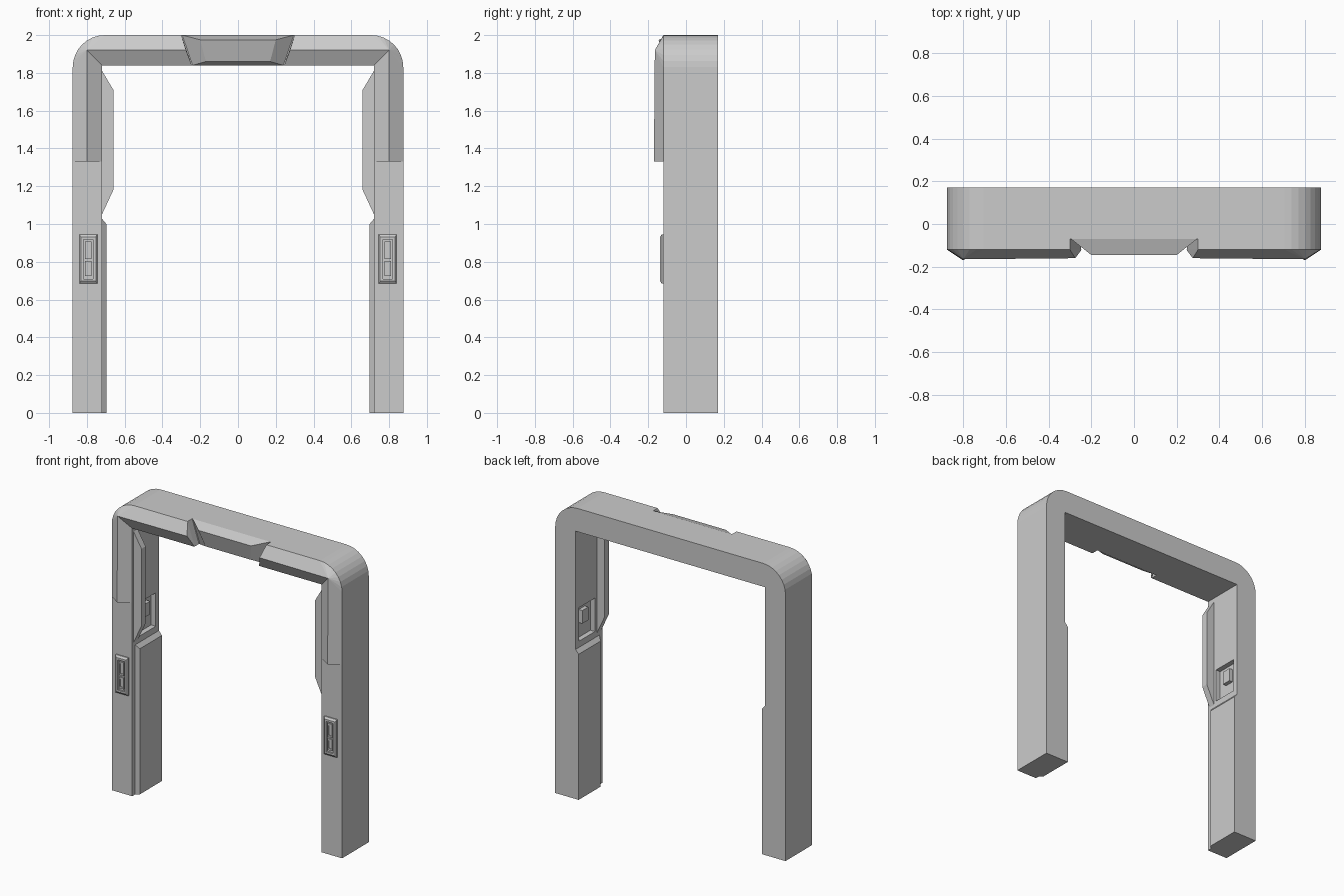
import bpy, bmesh
from math import sin, cos, pi

if "Cube" in bpy.data.objects:
    bpy.data.objects.remove(bpy.data.objects["Cube"])


def make(name, verts, faces, mirror=False):
    """Mesh object from points, optionally mirrored across x = 0."""
    me = bpy.data.meshes.new(name)
    me.from_pydata(verts, [], faces)
    bm = bmesh.new()
    bm.from_mesh(me)
    bmesh.ops.recalc_face_normals(bm, faces=bm.faces)
    bm.to_mesh(me)
    bm.free()
    ob = bpy.data.objects.new(name, me)
    bpy.context.collection.objects.link(ob)
    if mirror:
        m = ob.modifiers.new("mirror", 'MIRROR')
        m.use_clip = False
        m.use_mirror_merge = False
    return ob


def loft(name, rings, mirror=False):
    """Closed solid through equal-length rings of points."""
    n = len(rings[0])
    verts = [p for r in rings for p in r]
    faces = [list(range(n)), list(range((len(rings) - 1) * n, len(rings) * n))]
    for k in range(len(rings) - 1):
        for i in range(n):
            j = (i + 1) % n
            faces.append([k * n + i, k * n + j, (k + 1) * n + j, (k + 1) * n + i])
    return make(name, verts, faces, mirror)


def prism(name, pts, y0, y1, mirror=False):
    return loft(name, [[(x, y, z) for x, z in pts] for y in (y0, y1)], mirror)


def rect(x0, x1, z0, z1):
    return [(x0, z0), (x1, z0), (x1, z1), (x0, z1)]


def cut(target, cutter):
    cutter.hide_render = True
    m = target.modifiers.new("cut", 'BOOLEAN')
    m.operation = 'DIFFERENCE'
    m.solver = 'EXACT'
    m.object = cutter
    bpy.context.view_layer.objects.active = target
    bpy.ops.object.modifier_apply(modifier=m.name)
    bpy.data.objects.remove(cutter)


FRONT, BACK = -0.12, 0.17
R = 0.17
arc = [(0.875 - R + R * cos(a), 2 - R + R * sin(a)) for a in [i * pi / 16 for i in range(9)]]

# main arch: one half profile, mirrored into a full outline
half = [(0.72, 1.84), (0.72, 0), (0.875, 0)] + arc
frame = prism("door_frame", half + [(-x, z) for x, z in reversed(half)], FRONT, BACK)

# notch in the beam for the centre block
cut(frame, prism("notch_cutter", [(-0.241, 1.82), (0.241, 1.82), (0.306, 2.02), (-0.306, 2.02)], -0.3, -0.07))

# recessed windows on the inner leg faces
for s in (-1, 1):
    cut(frame, prism("window_cutter", rect(*sorted((s * 0.70, s * 0.755)), 1.07, 1.30), -0.04, 0.135))
prism("window_latch", rect(0.728, 0.76, 1.17, 1.26), 0.02, 0.085, True)

# ridged trim round the front of the upper corners
outer = [(0.875, FRONT, 1.33)] + [(x, FRONT, z) for x, z in arc] + [(0.30, FRONT, 2.0)]
ridge = [(0.80, -0.17, 1.33), (0.80, -0.165, 1.92), (0.275, -0.16, 1.92)]
inner = [(0.72, FRONT, 1.33), (0.72, FRONT, 1.84), (0.245, FRONT, 1.84)]
n = len(outer)
faces = [[0, 1, n + 1, n], [n - 2, n - 1, n + 2, n + 1]]
faces += [[i, i + 1, n + 1] for i in range(1, n - 2)]
faces += [[n, n + 1, n + 4, n + 3], [n + 1, n + 2, n + 5, n + 4]]
faces += [[0, n, n + 3], [n - 1, n + 5, n + 2]]
make("corner_trim", outer + ridge + inner, faces, True)

# tapered block in the middle of the beam
loft("centre_block", [
    [(-0.24, -0.07, 1.84), (0.24, -0.07, 1.84), (0.295, -0.07, 2.0), (-0.295, -0.07, 2.0)],
    [(-0.17, -0.11, 1.86), (0.17, -0.11, 1.86), (0.20, -0.145, 1.975), (-0.20, -0.145, 1.975)]])

# thin fins on the upper inner legs
prism("inner_fin", [(0.725, 1.82), (0.66, 1.71), (0.66, 1.18), (0.725, 1.04)], -0.105, -0.06, True)

# lower inner pads with chamfered front and top
loft("lower_pad", [
    [(0.722, -0.09, 0), (0.722, BACK, 0), (0.722, BACK, 1.03), (0.722, -0.09, 1.03)],
    [(0.697, -0.07, 0), (0.697, BACK, 0), (0.697, BACK, 1.0), (0.697, -0.07, 1.0)]], True)

# control plates on the front of the legs
def ring(x0, x1, z0, z1, y):
    return [(x, y, z) for x, z in rect(x0, x1, z0, z1)]

plate = loft("control_plate", [ring(0.745, 0.84, 0.685, 0.945, -0.115),
                               ring(0.745, 0.84, 0.685, 0.945, -0.128),
                               ring(0.753, 0.832, 0.698, 0.932, -0.138)])
cut(plate, prism("plate_cutter", rect(0.767, 0.818, 0.71, 0.918), -0.2, -0.126))
plate.modifiers.new("mirror", 'MIRROR').use_mirror_merge = False
for name, z0, z1 in (("upper_key", 0.815, 0.908), ("lower_key", 0.725, 0.803)):
    key = prism(name, rect(0.775, 0.81, z0, z1), -0.136, -0.12)
    cut(key, prism("key_cutter", rect(0.783, 0.802, z0 + 0.012, z1 - 0.012), -0.2, -0.13))
    key.modifiers.new("mirror", 'MIRROR').use_mirror_merge = False
